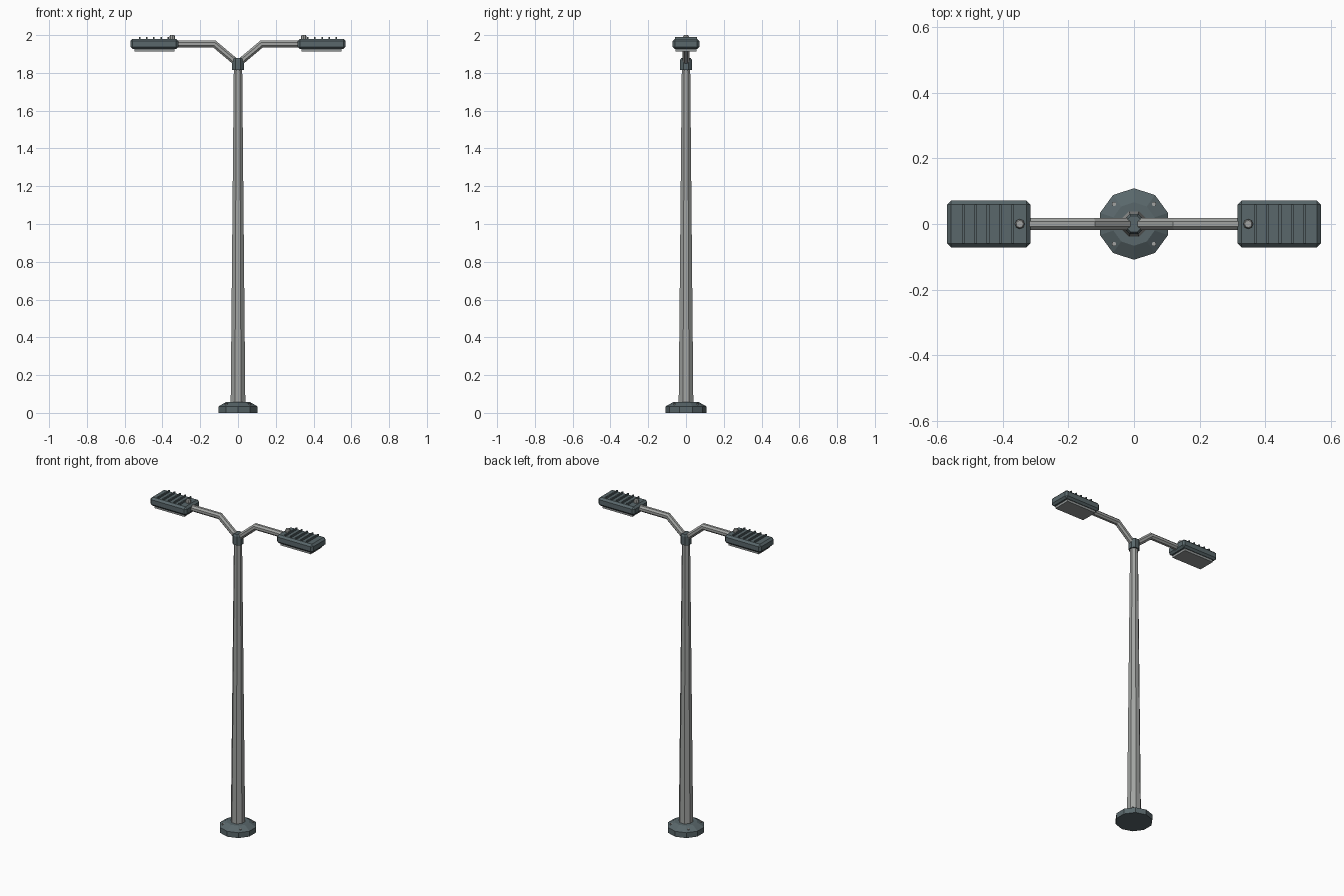
import bpy, bmesh, math
from mathutils import Vector, Matrix

if "Cube" in bpy.data.objects:
    bpy.data.objects.remove(bpy.data.objects["Cube"])


def material(name, rgb):
    m = bpy.data.materials.new(name)
    m.diffuse_color = (*rgb, 1)
    m.use_nodes = True
    m.node_tree.nodes["Principled BSDF"].inputs["Base Color"].default_value = m.diffuse_color
    return m


STEEL = material("galvanised_grey", (0.36, 0.37, 0.36))
SLATE = material("dark_slate", (0.10, 0.135, 0.145))
LENS = material("lens_grey", (0.30, 0.32, 0.32))


def finish(name, bm, mat):
    bmesh.ops.recalc_face_normals(bm, faces=bm.faces)
    me = bpy.data.meshes.new(name)
    bm.to_mesh(me)
    bm.free()
    me.materials.append(mat)
    ob = bpy.data.objects.new(name, me)
    bpy.context.collection.objects.link(ob)
    return ob


def lathe(name, profile, sides, mat, at=(0, 0), turn=0.0):
    """Stack of polygon rings, profile = (radius, z), capped at both ends."""
    bm = bmesh.new()
    rings = []
    for r, z in profile:
        angles = [turn + math.tau * i / sides for i in range(sides)]
        rings.append([bm.verts.new((at[0] + r * math.cos(a), at[1] + r * math.sin(a), z)) for a in angles])
    for lo, hi in zip(rings, rings[1:]):
        for i in range(sides):
            j = (i + 1) % sides
            bm.faces.new((lo[i], lo[j], hi[j], hi[i]))
    bm.faces.new(rings[0])
    bm.faces.new(rings[-1])
    return finish(name, bm, mat)


def box(name, centre, size, mat, bevel=0.0):
    bm = bmesh.new()
    bmesh.ops.create_cube(bm, size=1, matrix=Matrix.Translation(centre) @ Matrix.Diagonal((*size, 1)))
    if bevel:
        bmesh.ops.bevel(bm, geom=bm.edges[:], offset=bevel, segments=1, affect='EDGES')
    return finish(name, bm, mat)


def pipe(name, points, radius, sides, mat):
    """Mitred tube along a path in the xz plane."""
    pts = [Vector(p) for p in points]
    bm = bmesh.new()
    rings = []
    for k, p in enumerate(pts):
        d_in = (p - pts[max(k - 1, 0)]).normalized() if k else (pts[1] - p).normalized()
        d_out = (pts[k + 1] - p).normalized() if k < len(pts) - 1 else d_in
        tangent = (d_in + d_out).normalized()
        across = Vector((-tangent.z, 0, tangent.x)) / tangent.dot(d_in)
        ring = []
        for i in range(sides):
            a = math.tau * (i + 0.5) / sides
            ring.append(bm.verts.new(p + radius * (math.cos(a) * across + math.sin(a) * Vector((0, 1, 0)))))
        rings.append(ring)
    for lo, hi in zip(rings, rings[1:]):
        for i in range(sides):
            j = (i + 1) % sides
            bm.faces.new((lo[i], lo[j], hi[j], hi[i]))
    bm.faces.new(rings[0])
    bm.faces.new(rings[-1])
    return finish(name, bm, mat)


# Foot, anchor bolts, tapered pole and top collar
lathe("base", [(0.109, 0), (0.109, 0.034), (0.066, 0.058)], 10, SLATE, turn=math.pi / 2)
for sx in (-1, 1):
    for sy in (-1, 1):
        lathe("anchor_bolt", [(0.007, 0.03), (0.007, 0.049)], 6, STEEL, at=(sx * 0.061, sy * 0.061))
lathe("pole", [(0.042, 0.05), (0.024, 1.83)], 8, STEEL, turn=math.pi / 8)
lathe("collar", [(0.033, 1.815), (0.033, 1.87), (0.026, 1.88)], 8, SLATE, turn=math.pi / 8)

# Twin arms and lamp heads, mirrored left and right
for s in (-1, 1):
    pipe("arm", [(0, 0, 1.848), (s * 0.125, 0, 1.953), (s * 0.33, 0, 1.953)], 0.0195, 8, STEEL)
    box("lamp_housing", (s * 0.4425, 0, 1.953), (0.255, 0.142, 0.054), SLATE, 0.012)
    box("lamp_lens", (s * 0.4425, 0, 1.921), (0.21, 0.11, 0.018), LENS)
    for i in range(5):
        box("cooling_fin", (s * (0.37 + 0.0375 * i), 0, 1.983), (0.008, 0.118, 0.014), SLATE)
    lathe("light_sensor", [(0.015, 1.975), (0.015, 1.992), (0.011, 2.0)], 8, STEEL, at=(s * 0.348, 0))
